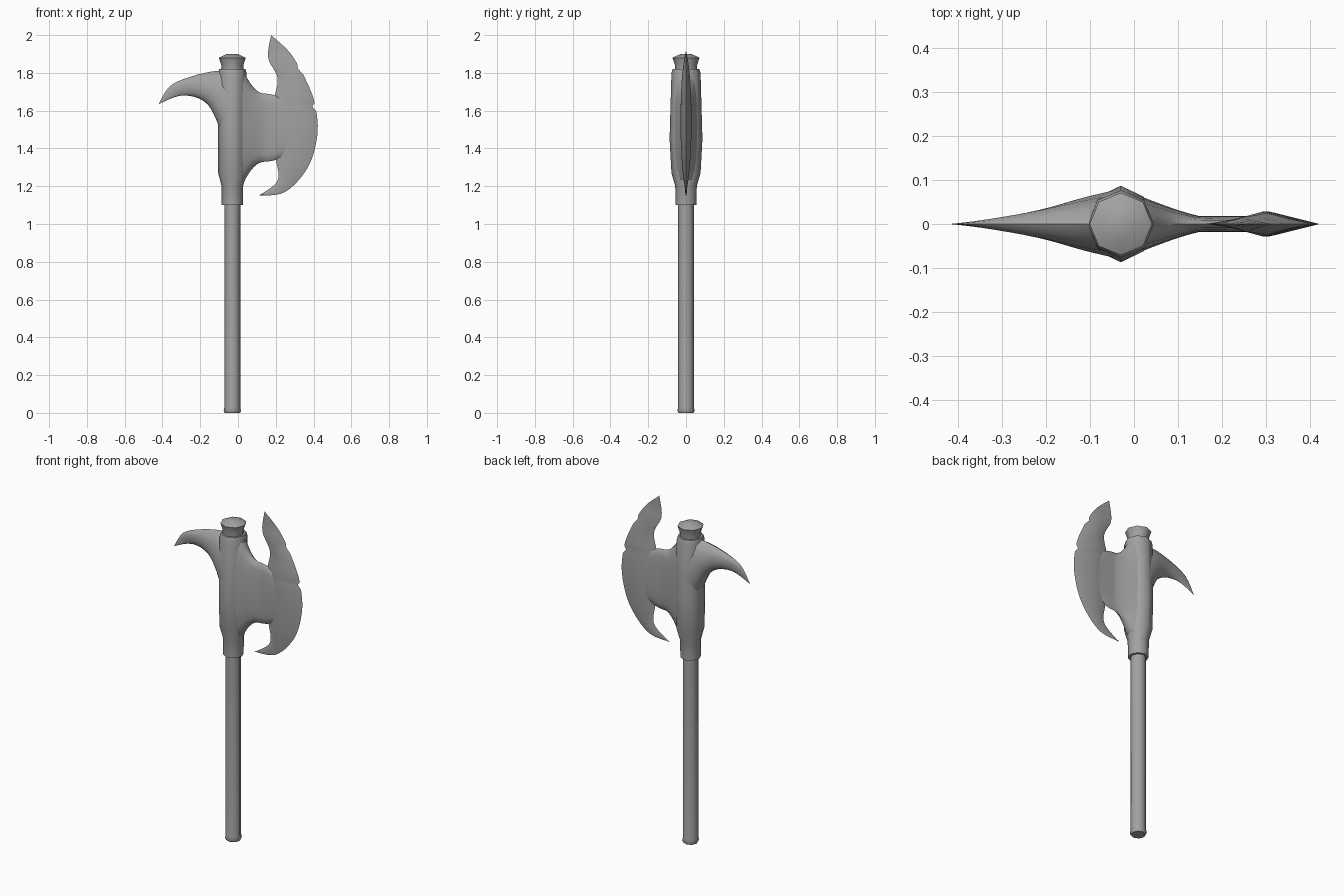
import bpy, bmesh, math
from mathutils import Vector

if "Cube" in bpy.data.objects:
    bpy.data.objects.remove(bpy.data.objects["Cube"], do_unlink=True)

SHAFT_X = -0.03


def make_material(name, colour):
    material = bpy.data.materials.new(name)
    material.use_nodes = True
    material.diffuse_color = colour
    shader = material.node_tree.nodes["Principled BSDF"]
    shader.inputs["Base Color"].default_value = colour
    return material


steel = make_material("grey_steel", (0.36, 0.36, 0.36, 1))


def smooth_path(points, steps):
    """Curve passing through every control point (x, z)."""
    points = [Vector(point) for point in points]
    padded = [points[0]] + points + [points[-1]]
    path = []
    for before, start, end, after in zip(padded, padded[1:], padded[2:], padded[3:]):
        leave, arrive = (end - before) / 2, (after - start) / 2
        for step in range(steps):
            t = step / steps
            ease = t * t * (3 - 2 * t)
            path.append(start.lerp(end, ease)
                        + leave * t * (1 - t) ** 2
                        - arrive * t * t * (1 - t))
    path.append(points[-1])
    return path


def signed_power(value, power):
    return math.copysign(abs(value) ** power, value)


def loft(name, stations, sides=8, power=1.0):
    """Skin rings, each given by two opposite (x, z) edges and a half thickness."""
    bm = bmesh.new()
    rings = []
    for near_edge, far_edge, half in stations:
        near_edge, far_edge = Vector(near_edge), Vector(far_edge)
        ring = []
        for side in range(sides):
            angle = math.tau * side / sides
            across = signed_power(math.cos(angle), power)
            x, z = near_edge.lerp(far_edge, (1 + across) / 2)
            y = half * signed_power(math.sin(angle), power)
            ring.append(bm.verts.new((x, y, z)))
        rings.append(ring)
    for ring, following in zip(rings, rings[1:]):
        for side in range(sides):
            other = (side + 1) % sides
            bm.faces.new((ring[side], ring[other], following[other], following[side]))
    bm.faces.new(rings[0])
    bm.faces.new(rings[-1])
    bmesh.ops.remove_doubles(bm, verts=bm.verts, dist=0.0002)
    bmesh.ops.recalc_face_normals(bm, faces=bm.faces)

    mesh = bpy.data.meshes.new(name)
    bm.to_mesh(mesh)
    bm.free()
    mesh.materials.append(steel)
    part = bpy.data.objects.new(name, mesh)
    bpy.context.collection.objects.link(part)
    bpy.ops.object.select_all(action='DESELECT')
    part.select_set(True)
    bpy.context.view_layer.objects.active = part
    bpy.ops.object.shade_smooth_by_angle(angle=math.radians(50))


def shaft_part(name, profile, widest=0.075):
    """Upright part on the shaft from (height, radius) pairs, limited in width."""
    stations = []
    for height, radius in profile:
        width = min(radius, widest)
        stations.append(((SHAFT_X - width, height), (SHAFT_X + width, height), radius))
    loft(name, stations)


# Shaft with a flared foot, the socket above it and the knob on top
shaft_part("handle", [(0, 0.04), (0.01, 0.046), (0.03, 0.042), (1.15, 0.042)])
shaft_part("socket", [(1.1, 0.056), (1.2, 0.057), (1.27, 0.077), (1.45, 0.087),
                      (1.8, 0.077), (1.82, 0.07)])
shaft_part("top_knob", [(1.8, 0.06), (1.84, 0.058), (1.88, 0.071), (1.9, 0.03)])


# Back spike: curved upper and lower edges, thinning evenly towards the tip
def back_spike():
    tip = (-0.42, 1.635)
    lower = smooth_path([(SHAFT_X, 1.3), (-0.11, 1.54), (-0.18, 1.65), (-0.3, 1.68), tip], 4)
    upper = smooth_path([(SHAFT_X, 1.81), (-0.12, 1.81), (-0.25, 1.78), (-0.36, 1.73), tip], 4)
    stations = []
    for low, high in zip(lower, upper):
        reach = max(0, (high.x - tip[0]) / (SHAFT_X - tip[0]))
        stations.append((low, high, 0.08 * reach ** 1.1))
    loft("back_spike", stations, sides=12)


back_spike()


# Web: flares into the socket, narrows to a neck and sinks into the blade
def blade_web(steps=20, length=0.32, neck=0.14):
    stations = []
    for step in range(steps + 1):
        distance = length * step / steps
        x = SHAFT_X + distance
        flare = min(1, abs(x - neck) / 0.115) ** 2
        if x > neck:
            flare *= -0.3
        thinning = max(0, 1 - distance / 0.18) ** 1.2
        stations.append(((x, 1.33 - flare * 0.12),
                         (x, 1.69 + flare * 0.13),
                         0.018 + 0.064 * thinning))
    loft("blade_web", stations, sides=16, power=0.75)


blade_web()


# Crescent blade: diamond section between inner and cutting edges, with two nicks
def crescent_blade(steps=6):
    bottom, top = (0.11, 1.15), (0.175, 2)
    inner = smooth_path([bottom, (0.21, 1.23), (0.2, 1.35), (0.19, 1.48),
                         (0.19, 1.65), (0.21, 1.77), (0.16, 1.88), top], steps)
    outer = smooth_path([bottom, (0.25, 1.17), (0.37, 1.3), (0.42, 1.47),
                         (0.41, 1.62), (0.37, 1.74), (0.28, 1.9), top], steps)
    nicks = (4 * steps, 5.5 * steps)
    stations = []
    for index, (back, edge) in enumerate(zip(inner, outer)):
        if index in nicks:
            edge = edge.lerp(back, 0.08)
        bulge = max(0, 1 - ((edge.y - 1.53) / 0.39) ** 2)
        stations.append((back, edge, max(0.001, 0.029 * bulge ** 0.7)))
    loft("crescent_blade", stations, sides=4)


crescent_blade()
